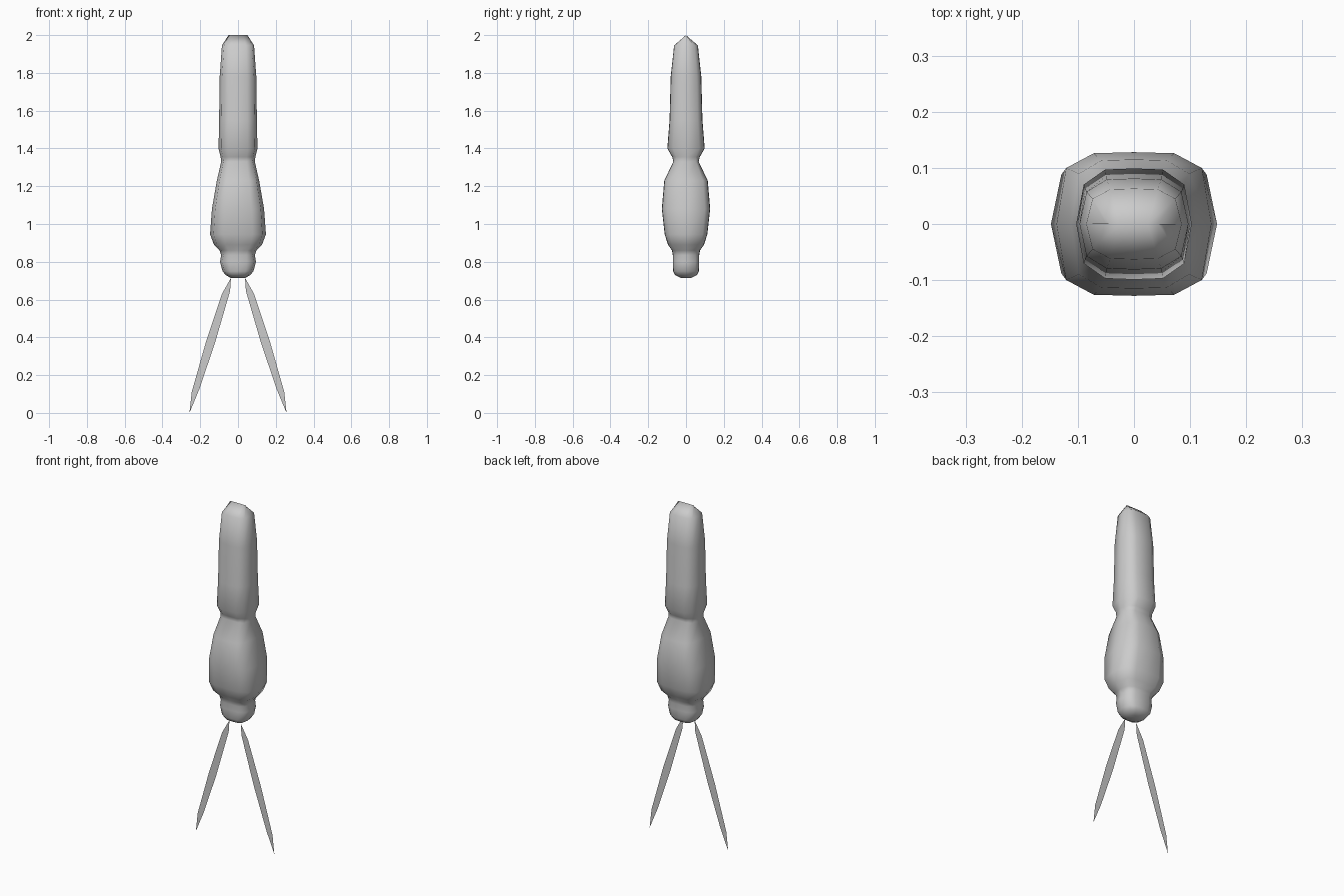
import bpy, bmesh

if "Cube" in bpy.data.objects:
    bpy.data.objects.remove(bpy.data.objects["Cube"])

# Quarter of the 12-sided body section, as fractions of half-width and half-depth
SLIM = [(1, 0), (0.87, 0.71), (0.50, 0.98), (0, 1)]
FULL = [(1, 0), (0.875, 0.78), (0.52, 0.985), (0, 1)]
ANTENNA_Y = -0.027


def section(q):
    """Mirror a quarter section into a closed 12-point loop."""
    half = q + [(-x, y) for x, y in q[2::-1]]
    return half + [(x, -y) for x, y in half[-2:0:-1]]


def finish(bm, name, smooth):
    mesh = bpy.data.meshes.new(name)
    bm.to_mesh(mesh)
    bm.free()
    obj = bpy.data.objects.new(name, mesh)
    bpy.context.collection.objects.link(obj)
    for p in mesh.polygons:
        p.use_smooth = smooth
    return obj


def loft(name, rings):
    """Skin a stack of (z, half_width, half_depth, quarter) sections."""
    bm = bmesh.new()
    loops = [[bm.verts.new((x * rx, y * ry, z)) for x, y in section(q)]
             for z, rx, ry, q in rings]
    n = len(loops[0])
    for a, b in zip(loops, loops[1:]):
        for i in range(n):
            j = (i + 1) % n
            bm.faces.new((a[i], a[j], b[j], b[i]))
    bm.faces.new(loops[0][::-1])
    # The last ring has no depth, so merging closes it into a ridge
    bmesh.ops.remove_doubles(bm, verts=bm.verts, dist=0.0005)
    bmesh.ops.recalc_face_normals(bm, faces=bm.faces)
    return finish(bm, name, True)


# Body: head, thorax and long abdomen ending in a ridge
loft("insect_body", [
    (0.715, 0.040, 0.028, SLIM),
    (0.73, 0.065, 0.058, SLIM),
    (0.75, 0.082, 0.068, SLIM),
    (0.80, 0.095, 0.070, SLIM),
    (0.835, 0.089, 0.070, SLIM),
    (0.86, 0.098, 0.074, SLIM),
    (0.89, 0.127, 0.095, FULL),
    (0.945, 0.148, 0.113, FULL),
    (1.08, 0.138, 0.128, FULL),
    (1.23, 0.112, 0.115, FULL),
    (1.33, 0.089, 0.067, FULL),
    (1.355, 0.092, 0.073, SLIM),
    (1.40, 0.103, 0.099, SLIM),
    (1.55, 0.100, 0.087, SLIM),
    (1.78, 0.097, 0.081, SLIM),
    (1.945, 0.085, 0.063, SLIM),
    (2.00, 0.050, 0.0, SLIM),
])

# Antennae: flat tapering blades in front of the body's middle plane
BLADE = [(0.037, 0.715), (0.085, 0.63), (0.17, 0.375), (0.245, 0.11),
         (0.257, 0.0), (0.205, 0.125), (0.122, 0.37), (0.042, 0.645)]
for side, name in ((-1, "left_antenna"), (1, "right_antenna")):
    bm = bmesh.new()
    v = [bm.verts.new((side * x, ANTENNA_Y, z)) for x, z in BLADE]
    bm.faces.new((v[0], v[1], v[7]))
    bm.faces.new((v[1], v[2], v[6], v[7]))
    bm.faces.new((v[2], v[3], v[5], v[6]))
    bm.faces.new((v[3], v[4], v[5]))
    finish(bm, name, False)
